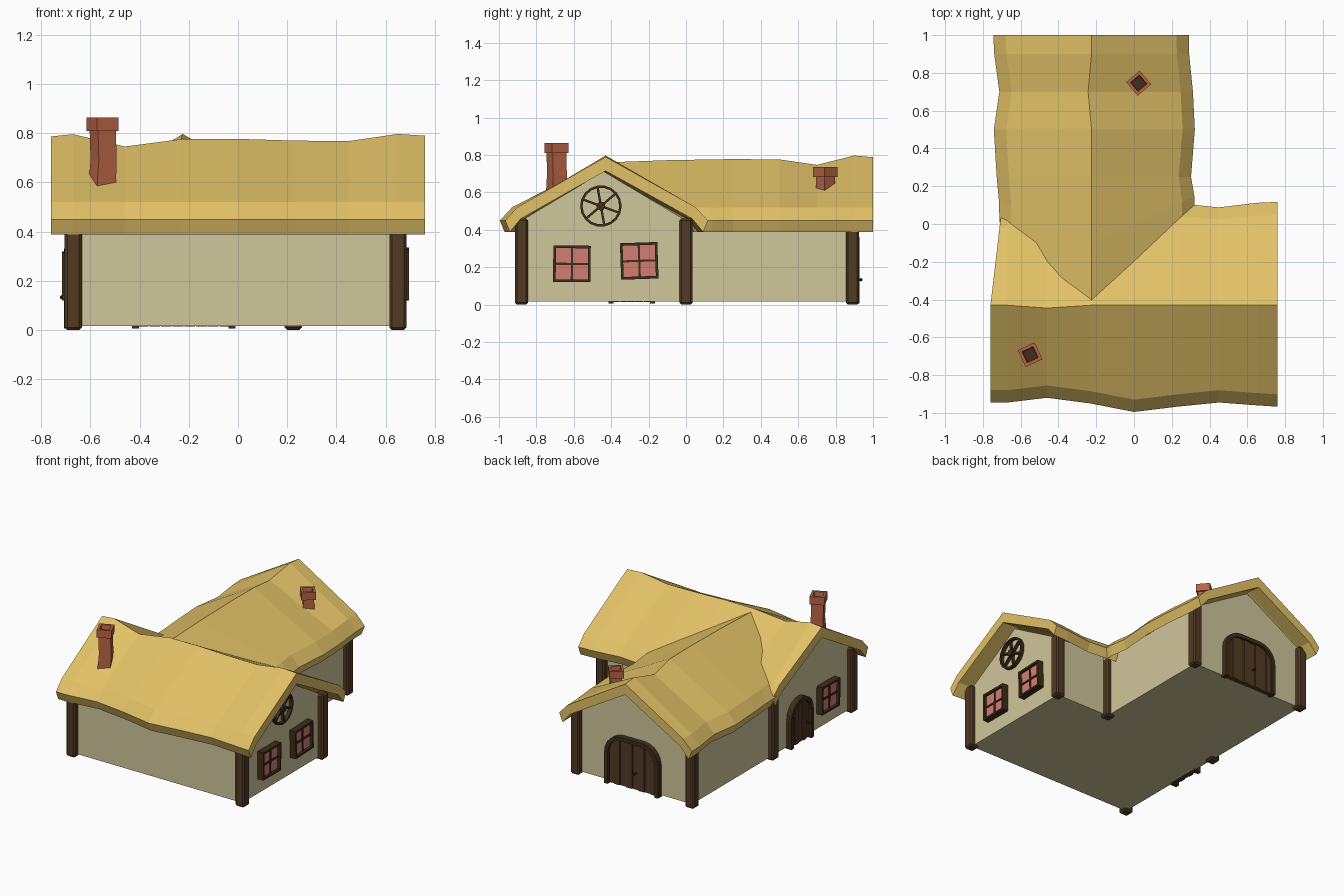
import bpy, bmesh, math
from mathutils import Matrix, Vector

if "Cube" in bpy.data.objects:
    bpy.data.objects.remove(bpy.data.objects["Cube"], do_unlink=True)


def material(name, rgb):
    m = bpy.data.materials.new(name)
    m.use_nodes = True
    col = (*rgb, 1)
    m.diffuse_color = col
    bsdf = m.node_tree.nodes["Principled BSDF"]
    bsdf.inputs["Base Color"].default_value = col
    bsdf.inputs["Roughness"].default_value = 0.9
    return m


THATCH = material("thatch", (0.76, 0.54, 0.135))
PLASTER = material("plaster", (0.63, 0.57, 0.33))
TIMBER = material("timber", (0.085, 0.043, 0.016))
DARK = material("dark_wood", (0.05, 0.027, 0.011))
BRICK = material("brick", (0.48, 0.13, 0.06))
GLASS = material("pink_glass", (0.64, 0.21, 0.17))


def finish(name, bm, mats, matrix=Matrix()):
    bmesh.ops.recalc_face_normals(bm, faces=bm.faces)
    me = bpy.data.meshes.new(name)
    bm.to_mesh(me)
    bm.free()
    for m in mats:
        me.materials.append(m)
    ob = bpy.data.objects.new(name, me)
    bpy.context.collection.objects.link(ob)
    ob.matrix_world = matrix
    return ob


def loft(bm, sections, closed=False):
    """Skin a row of point loops; cap the ends unless the row is closed."""
    rows = [[bm.verts.new(p) for p in s] for s in sections]
    n = len(rows[0])
    pairs = list(zip(rows, rows[1:])) + ([(rows[-1], rows[0])] if closed else [])
    for a, b in pairs:
        for i in range(n):
            j = (i + 1) % n
            bm.faces.new((a[i], a[j], b[j], b[i]))
    if not closed:
        bm.faces.new(rows[0])
        return bm.faces.new(rows[-1])


def box(bm, centre, size, turn=0):
    m = Matrix.Translation(centre) @ Matrix.Rotation(turn, 4, 'Y') @ Matrix.Diagonal((*size, 1))
    bmesh.ops.create_cube(bm, size=1, matrix=m)


def wall_frame(x, y, z, turn, tilt=0):
    """Local frame on a wall: x across, z up, -y outward."""
    return (Matrix.Translation((x, y, z)) @ Matrix.Rotation(math.radians(turn), 4, 'Z')
            @ Matrix.Rotation(math.radians(tilt), 4, 'Y'))


# Walls: gabled blocks forming an L
X0, X1, XW, Y0, Y1 = -0.67, 0.65, 0.225, -0.88, 0.89
FLOOR, EAVE, PEAK = 0.017, 0.45, 0.712


def gable(a, b):
    return [(a, FLOOR), (b, FLOOR), (b, EAVE), ((a + b) / 2, PEAK), (a, EAVE)]


bm = bmesh.new()
loft(bm, [[(x, c, z) for c, z in gable(Y0, 0)] for x in (X0, X1)])
finish("main_walls", bm, [PLASTER])
bm = bmesh.new()
loft(bm, [[(c, y, z) for c, z in gable(X0, XW)] for y in (-0.01, Y1)])
finish("wing_walls", bm, [PLASTER])


# Thatched roofs: sagging lofted profiles
def thatch_profile(ridge, mid, lo, hi):
    left = [(lo + 0.085, 0.46), (lo + 0.025, 0.388), (lo, 0.45), (lo + 0.065, 0.52)]
    right = [(hi - 0.065, 0.52), (hi, 0.45), (hi - 0.025, 0.388), (hi - 0.085, 0.46)]
    return left + [(mid, ridge)] + right + [(mid, ridge - 0.075)]


# position, ridge height, ridge line, front eave, back eave
main = [(-0.76, 0.787, -0.43, -0.945, 0.04), (-0.67, 0.796, -0.43, -0.945, 0.06),
        (-0.46, 0.746, -0.445, -0.92, 0.09), (-0.23, 0.776, -0.43, -0.95, 0.1),
        (0, 0.777, -0.43, -0.995, 0.1), (0.23, 0.77, -0.43, -0.967, 0.11),
        (0.45, 0.768, -0.43, -0.945, 0.088), (0.65, 0.797, -0.43, -0.96, 0.112),
        (0.76, 0.79, -0.43, -0.967, 0.117)]
bm = bmesh.new()
rows = []
for i, (x, *shape) in enumerate(main):
    pull = 0.055 if i == 0 else 0
    rows.append([(x + pull * max(0, c + 0.43) / 0.47, c, z) for c, z in thatch_profile(*shape)])
loft(bm, rows)
finish("main_roof", bm, [THATCH])

# position, skew into the valley, ridge height, ridge line, left and right eave
wing = [(1.0, 0, 0.788, -0.225, -0.745, 0.29), (0.9, 0, 0.797, -0.225, -0.74, 0.292),
        (0.7, 0, 0.747, -0.243, -0.713, 0.312), (0.5, 0, 0.776, -0.225, -0.742, 0.322),
        (0.25, 0, 0.778, -0.225, -0.727, 0.302), (-0.1, 0.45, 0.772, -0.225, -0.715, 0.32),
        (-0.43, 0.9, 0.76, -0.225, -0.712, 0.32)]
bm = bmesh.new()
loft(bm, [[(c, y + skew * abs(c + 0.225), z) for c, z in thatch_profile(*shape)]
          for y, skew, *shape in wing])
finish("wing_roof", bm, [THATCH])

# Corner posts
corners = [(X0, Y0), (X1, Y0), (X0, 0), (X1, 0), (XW, 0), (X0, Y1), (XW, Y1)]
for i, (x, y) in enumerate(corners):
    bm = bmesh.new()
    box(bm, (0, 0, 0.23), (0.07, 0.07, 0.46))
    bmesh.ops.bevel(bm, geom=bm.edges[:], offset=0.011, segments=1, affect='EDGES')
    finish(f"corner_post_{i + 1}", bm, [TIMBER], Matrix.Translation((x, y, 0)))


# Chimneys: shaft, wider cap and a sunken dark flue
def chimney(name, x, y, turn, low, cap, top, shaft, rim, lean):
    steps = [(low, shaft * 1.06, -lean), ((low + cap) / 2, shaft, lean), (cap, shaft, 0),
             (cap, rim, 0), (top, rim, 0), (top, rim * 0.66, 0), (top - 0.03, rim * 0.6, 0)]
    bm = bmesh.new()
    flue = loft(bm, [[(r * a + d, r * b, z) for a, b in ((-1, -1), (1, -1), (1, 1), (-1, 1))]
                     for z, r, d in steps])
    flue.material_index = 1
    finish(name, bm, [BRICK, DARK], wall_frame(x, y, 0, turn))


chimney("front_chimney", -0.55, -0.692, 25, 0.57, 0.81, 0.865, 0.04, 0.049, 0.004)
chimney("wing_chimney", 0.025, 0.745, 40, 0.57, 0.682, 0.735, 0.036, 0.047, 0.002)


# Windows: deep timber frame, cross bars and a pane
def window(name, matrix, w=0.2, h=0.195, bar=0.014):
    bm = bmesh.new()
    for s in (-1, 1):
        box(bm, (s * (w - bar) / 2, -0.02, 0), (bar, 0.05, h))
        box(bm, (0, -0.02, s * (h - bar) / 2), (w, 0.05, bar))
    box(bm, (0, -0.018, 0), (bar * 0.8, 0.03, h - bar))
    box(bm, (0, -0.018, 0), (w - bar, 0.03, bar * 0.8))
    finish(name + "_frame", bm, [DARK], matrix)
    bm = bmesh.new()
    box(bm, (0, -0.022, 0), (w - bar, 0.009, h - bar))
    finish(name + "_pane", bm, [GLASS], matrix)


window("right_window_front", wall_frame(X1, -0.61, 0.218, 90, 0.5))
window("right_window_back", wall_frame(X1, -0.25, 0.234, 90, -2))
window("left_window", wall_frame(X0, -0.6, 0.22, -90, 1))

# Gable wheel ornament
wheel = wall_frame(X1, -0.455, 0.527, 90)
bm = bmesh.new()
ring = []
for i in range(18):
    a = i * math.tau / 18
    ring.append([(r * math.cos(a), y, r * math.sin(a))
                 for r, y in ((0.111, 0.005), (0.111, -0.025), (0.098, -0.025), (0.098, 0.005))])
loft(bm, ring, closed=True)
for k in range(3):
    box(bm, (0, -0.01, 0), (0.2, 0.02, 0.012), math.radians(20 + 60 * k))
hub = Matrix.Translation((0, -0.014, 0)) @ Matrix.Rotation(math.pi / 2, 4, 'X')
bmesh.ops.create_cone(bm, cap_ends=True, segments=10, radius1=0.024, radius2=0.024,
                      depth=0.036, matrix=hub)
finish("gable_wheel", bm, [DARK], wheel)


# Arched doors: surround, planks of uneven depth, knob
def door(name, matrix, w, h, r, planks, knob):
    def arch(inset):
        rr, hw = r - inset, w / 2 - inset
        pts = [(-hw, 0.0)]
        for side in (-1, 1):
            for k in range(6):
                a = math.radians(18 * (k if side < 0 else 5 - k))
                pts.append((side * (hw - rr + rr * math.cos(a)), h - r + rr * math.sin(a)))
        return pts + [(hw, 0.0)]

    bm = bmesh.new()
    loft(bm, [[(*o[:1], 0.01, o[1]), (o[0], -0.038, o[1]), (i[0], -0.038, i[1]), (i[0], 0.01, i[1])]
              for o, i in zip(arch(0), arch(0.028))])
    finish(name + "_surround", bm, [DARK], matrix)

    bm = bmesh.new()
    hw, rr = w / 2 - 0.02, r - 0.02

    def top(x):
        d = min(rr, max(0, abs(x) - (hw - rr)))
        return h - r + math.sqrt(rr * rr - d * d)

    step = 2 * hw / planks
    for k in range(planks):
        a, b = -hw + k * step + 0.002, -hw + (k + 1) * step - 0.002
        out = -0.02 - 0.006 * (k % 2)
        loft(bm, [[(a, y, 0.008), (b, y, 0.008), (b, y, top(b)), (a, y, top(a))]
                  for y in (0.01, out)])
    finish(name + "_planks", bm, [TIMBER], matrix)

    bm = bmesh.new()
    bmesh.ops.create_icosphere(bm, subdivisions=1, radius=0.01,
                               matrix=Matrix.Translation((knob, -0.045, 0.127)))
    box(bm, (knob, -0.03, 0.127), (0.007, 0.03, 0.007))
    finish(name + "_knob", bm, [DARK], matrix)


door("round_door", wall_frame(X0, -0.29, 0.006, -90), 0.25, 0.325, 0.125, 5, 0.06)
door("double_door", wall_frame(-0.22, Y1, 0.006, 180), 0.42, 0.355, 0.13, 8, 0.03)
